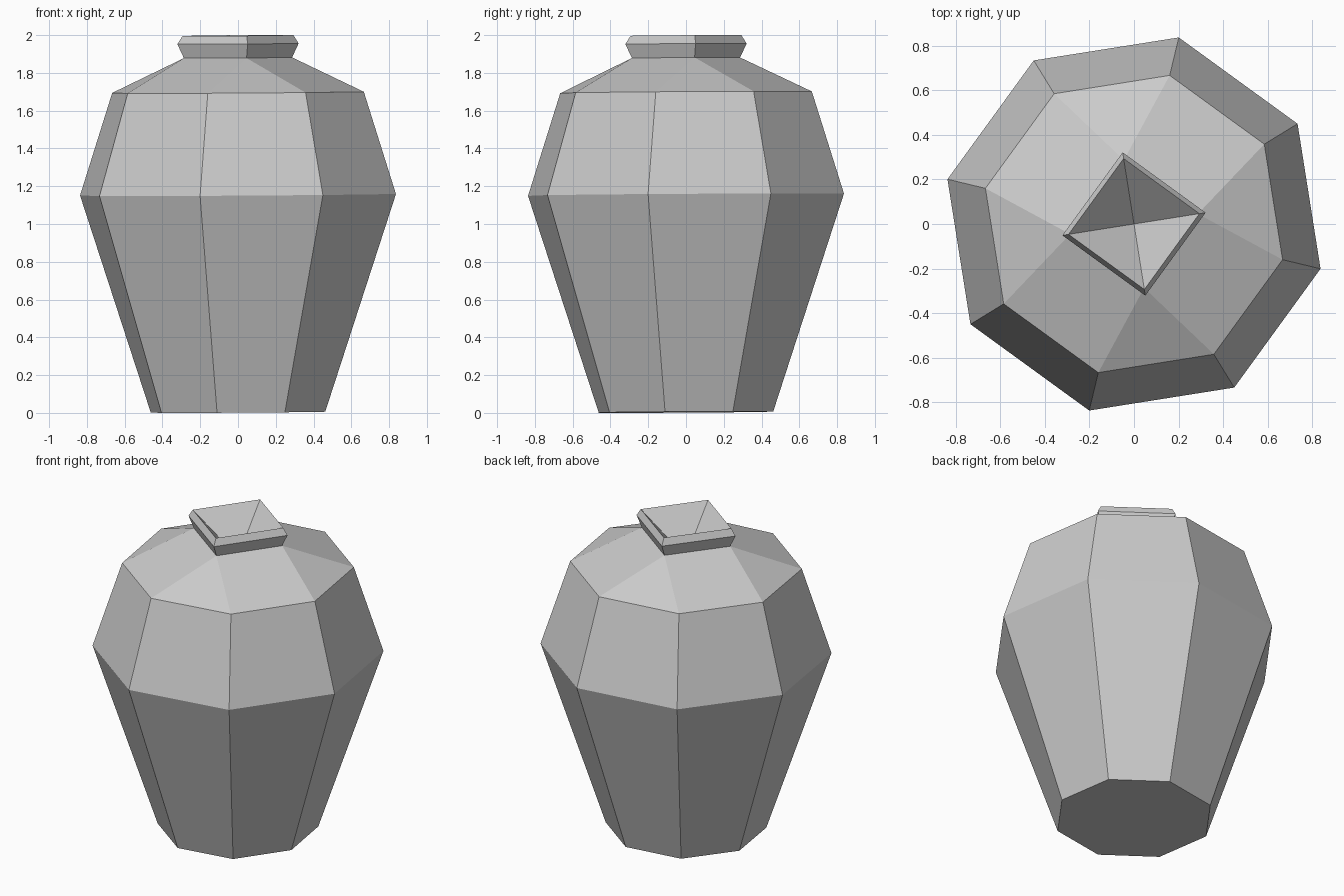
import bpy
import bmesh
from math import cos, sin, radians

cube = bpy.data.objects.get("Cube")
if cube:
    bpy.data.objects.remove(cube, do_unlink=True)

clay = bpy.data.materials.new("grey clay")
clay.use_nodes = True
grey = (0.6, 0.6, 0.6, 1)
clay.diffuse_color = grey
clay.node_tree.nodes["Principled BSDF"].inputs["Base Color"].default_value = grey

LEAN = 0.006  # the jar stands very slightly askew


def ring(bm, sides, start, radius, z):
    """Regular polygon of vertices, counter-clockwise from the start angle."""
    verts = []
    for i in range(sides):
        a = radians(start + 360 * i / sides)
        x, y = radius * cos(a), radius * sin(a)
        verts.append(bm.verts.new((x, y, z + LEAN * (x + y))))
    return verts


def bridge(bm, lower, upper):
    """Join two loops; repeated vertices collapse quads into triangles."""
    n = len(lower)
    for i in range(n):
        j = (i + 1) % n
        corners = list(dict.fromkeys((lower[i], lower[j], upper[j], upper[i])))
        bm.faces.new(corners)


def finish(bm, name):
    mesh = bpy.data.meshes.new(name)
    bm.to_mesh(mesh)
    bm.free()
    mesh.materials.append(clay)
    obj = bpy.data.objects.new(name, mesh)
    bpy.context.collection.objects.link(obj)


# Eight-sided body with a closed base
OCT, SQUARE = -13.5, 9
bm = bmesh.new()
loops = [ring(bm, 8, OCT, r, z)
         for r, z in ((0.475, 0.004), (0.86, 1.155), (0.685, 1.697))]
bm.faces.new(loops[0][::-1])
for low, high in zip(loops, loops[1:]):
    bridge(bm, low, high)

# Shoulder: each corner of the square collar takes two body corners
collar = ring(bm, 4, SQUARE, 0.29, 1.88)
bridge(bm, loops[-1], [collar[i // 2] for i in range(8)])
finish(bm, "body")

# Square neck with a flared lip and a pointed hollow
bm = bmesh.new()
loops = [ring(bm, 4, SQUARE, r, z)
         for r, z in ((0.29, 1.88), (0.325, 1.954), (0.297, 1.998))]
pit = bm.verts.new((0, 0, 1.75))
loops.append([pit] * 4)
for low, high in zip(loops, loops[1:]):
    bridge(bm, low, high)
finish(bm, "neck")
